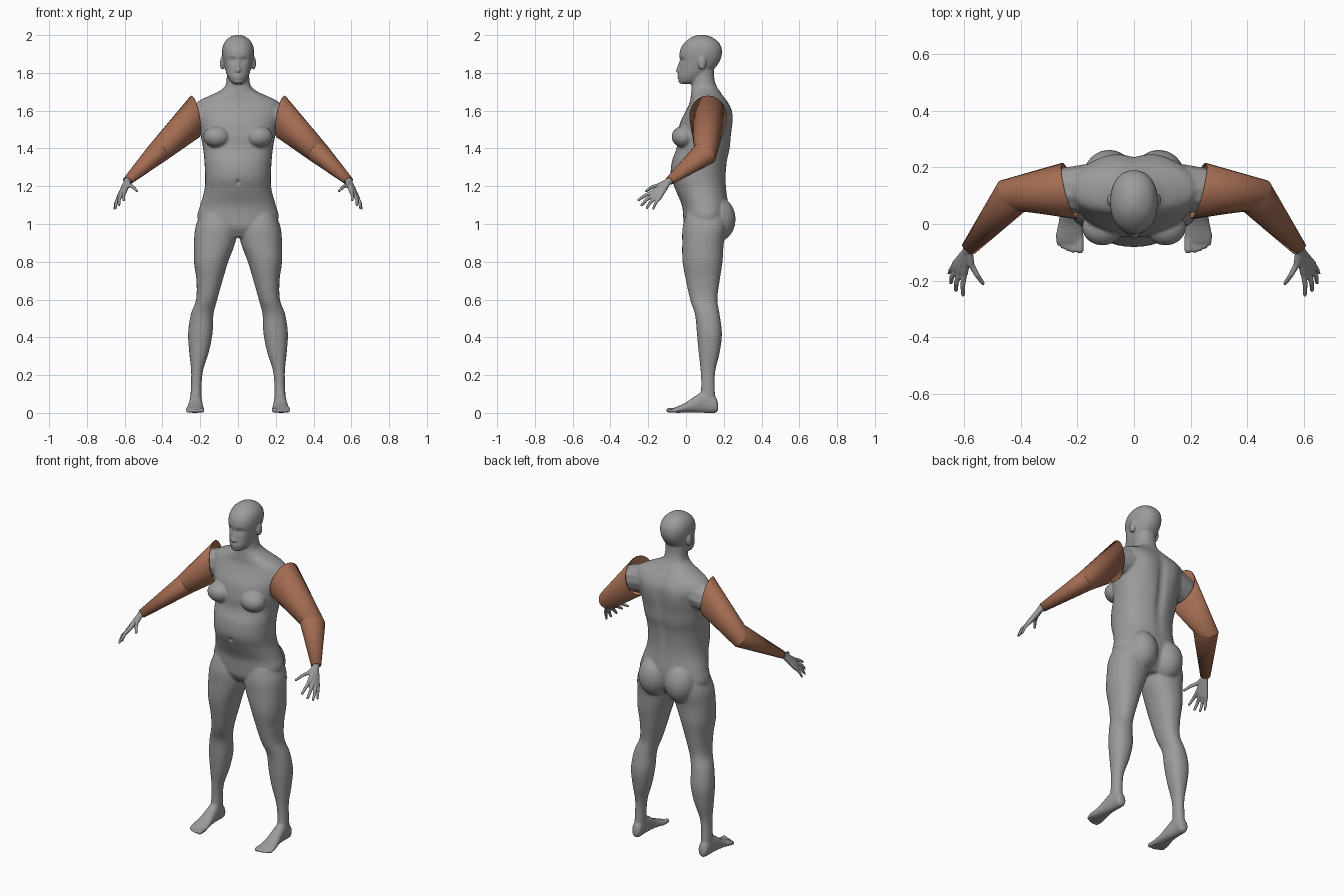
import bpy, bmesh, math
from mathutils import Vector, Matrix


def material(name, rgb):
    m = bpy.data.materials.new(name)
    m.diffuse_color = (*rgb, 1)
    return m


GREY = material("grey skin", (0.33, 0.33, 0.33))
BROWN = material("brown cloth", (0.37, 0.15, 0.085))


def resample(rings, n=6):
    """Smoothly interpolate a list of equal-length tuples."""
    out = []
    for i in range(len(rings) - 1):
        a, b, c, d = (rings[max(i - 1, 0)], rings[i], rings[i + 1],
                      rings[min(i + 2, len(rings) - 1)])
        for k in range(n):
            t = k / n
            out.append([0.5 * (2 * q + (r - p) * t + (2 * p - 5 * q + 4 * r - s) * t * t
                               + (3 * q - p - 3 * r + s) * t ** 3)
                        for p, q, r, s in zip(a, b, c, d)])
    return out + [list(rings[-1])]


def loft(bm, rings, s=1, axis='z', power=2.2, seg=40):
    """Closed skin through rings (pos, x0, x1, v0, v1) stacked along an axis."""
    loops = []
    for pos, x0, x1, v0, v1 in resample(rings):
        loop = []
        for k in range(seg):
            a = 2 * math.pi * k / seg
            c, sn = math.cos(a), math.sin(a)
            x = (x0 + x1) / 2 + (x1 - x0) / 2 * math.copysign(abs(c) ** (2 / power), c)
            v = (v0 + v1) / 2 + (v1 - v0) / 2 * math.copysign(abs(sn) ** (2 / power), sn)
            loop.append(bm.verts.new((s * x, v, pos) if axis == 'z' else (s * x, pos, v)))
        loops.append(loop)
    for a, b in zip(loops, loops[1:]):
        for k in range(seg):
            j = (k + 1) % seg
            bm.faces.new((a[k], a[j], b[j], b[k]))
    bm.faces.new(loops[0])
    bm.faces.new(loops[-1])


def ball(bm, c, r, s=1):
    m = Matrix.Translation((s * c[0], c[1], c[2])) @ Matrix.Diagonal((*r, 1))
    bmesh.ops.create_icosphere(bm, subdivisions=3, radius=1, matrix=m)


def limb(bm, p, q, r0, r1, s=1, n=12):
    """Rounded tapering limb from p to q."""
    p, q = Vector(p), Vector(q)
    for i in range(n + 1):
        t = i / n
        c = p.lerp(q, t)
        c.x *= s
        bmesh.ops.create_icosphere(bm, subdivisions=2, radius=r0 + (r1 - r0) * t,
                                   matrix=Matrix.Translation(c))


def finish(bm, name, mat, voxel=0, smooth=4):
    """Turn a bmesh into an object, fusing its parts into one skin if asked."""
    bmesh.ops.recalc_face_normals(bm, faces=bm.faces)
    me = bpy.data.meshes.new(name)
    bm.to_mesh(me)
    bm.free()
    ob = bpy.data.objects.new(name, me)
    bpy.context.collection.objects.link(ob)
    if voxel:
        rm = ob.modifiers.new("fuse", 'REMESH')
        rm.mode, rm.voxel_size = 'VOXEL', voxel
        sm = ob.modifiers.new("soften", 'SMOOTH')
        sm.factor, sm.iterations = 0.5, smooth
        dg = bpy.context.evaluated_depsgraph_get()
        fused = bpy.data.meshes.new_from_object(ob.evaluated_get(dg))
        ob.modifiers.clear()
        ob.data = fused
    ob.data.materials.clear()
    ob.data.materials.append(mat)
    for f in ob.data.polygons:
        f.use_smooth = True
    return ob


def sculpt(ob, dents):
    """Push the skin with soft brushes (centre, radii, y offset), both sides alike."""
    for v in ob.data.vertices:
        p = v.co
        dy = 0
        for c, r, off in dents:
            d = (((abs(p.x) - c[0]) / r[0]) ** 2 + ((p.y - c[1]) / r[1]) ** 2
                 + ((p.z - c[2]) / r[2]) ** 2)
            if d < 9:
                dy += off * math.exp(-d)
        p.y += dy


body = bmesh.new()

# torso and neck: height, half width, front, back
torso = [(0.93, 0.10, 0.02, 0.17), (0.98, 0.19, -0.01, 0.21), (1.04, 0.215, -0.015, 0.225),
         (1.10, 0.20, -0.022, 0.225), (1.18, 0.178, -0.055, 0.215), (1.25, 0.174, -0.08, 0.213),
         (1.33, 0.178, -0.075, 0.22), (1.40, 0.185, -0.05, 0.235), (1.47, 0.198, -0.045, 0.24),
         (1.54, 0.215, -0.03, 0.245), (1.60, 0.23, 0.0, 0.242), (1.645, 0.215, 0.02, 0.222),
         (1.675, 0.16, 0.025, 0.20), (1.70, 0.105, 0.028, 0.182), (1.73, 0.069, 0.03, 0.162),
         (1.77, 0.06, 0.032, 0.15), (1.82, 0.058, 0.03, 0.148)]
loft(body, [(z, -w, w, f, b) for z, w, f, b in torso])

# head
head = [(1.742, 0.022, -0.028, 0.03), (1.755, 0.04, -0.036, 0.06), (1.785, 0.057, -0.04, 0.10),
        (1.82, 0.068, -0.036, 0.148), (1.86, 0.077, -0.033, 0.178), (1.90, 0.084, -0.035, 0.19),
        (1.94, 0.081, -0.023, 0.186), (1.97, 0.066, 0.003, 0.165), (1.99, 0.042, 0.032, 0.135),
        (2.001, 0.014, 0.062, 0.10)]
loft(body, [(z, -w, w, f, b) for z, w, f, b in head])

# nose
limb(body, (0, -0.027, 1.865), (0, -0.042, 1.812), 0.008, 0.012)

# legs: height, inner, outer, front, back
leg = [(1.05, 0.03, 0.20, 0.0, 0.21), (0.98, 0.004, 0.226, -0.018, 0.215),
       (0.90, 0.015, 0.233, -0.02, 0.20), (0.80, 0.052, 0.233, -0.018, 0.193),
       (0.70, 0.082, 0.22, 0.0, 0.178), (0.60, 0.11, 0.222, 0.022, 0.166),
       (0.52, 0.13, 0.25, 0.048, 0.178), (0.42, 0.135, 0.264, 0.058, 0.19),
       (0.32, 0.155, 0.258, 0.067, 0.178), (0.22, 0.186, 0.248, 0.078, 0.155),
       (0.13, 0.193, 0.25, 0.08, 0.152), (0.04, 0.193, 0.252, 0.07, 0.16)]
# feet: depth, inner, outer, bottom, top
foot = [(0.170, 0.207, 0.238, 0.015, 0.05), (0.155, 0.195, 0.25, 0.0, 0.085),
        (0.10, 0.192, 0.255, 0.0, 0.115), (0.05, 0.188, 0.26, 0.002, 0.09),
        (0.0, 0.183, 0.268, 0.002, 0.055), (-0.045, 0.178, 0.278, 0.0, 0.034),
        (-0.065, 0.182, 0.272, 0.003, 0.026)]
toes = [(0.191, -0.092, 0.014), (0.214, -0.094, 0.010), (0.233, -0.089, 0.0095),
        (0.251, -0.081, 0.009), (0.267, -0.070, 0.009)]

for s in (1, -1):
    loft(body, leg, s)
    loft(body, foot, s, axis='y')
    for x, y, r in toes:
        limb(body, (x, -0.05, 0.015), (x, y, r), r, r, s)
    # breasts, buttocks, ears and shoulder caps
    ball(body, (0.112, -0.012, 1.462), (0.072, 0.064, 0.058), s)
    ball(body, (0.088, 0.165, 1.025), (0.093, 0.098, 0.12), s)
    ball(body, (0.083, 0.085, 1.852), (0.013, 0.022, 0.036), s)
    limb(body, (0.17, 0.125, 1.57), (0.25, 0.12, 1.55), 0.088, 0.08, s)

body = finish(body, "body", GREY, voxel=0.006)
sculpt(body, [((0.032, -0.03, 1.866), (0.019, 0.03, 0.013), 0.013),   # eye sockets
              ((0.032, -0.02, 1.864), (0.011, 0.03, 0.007), -0.007),  # eyeballs
              ((0.014, -0.04, 1.812), (0.010, 0.02, 0.009), -0.005),  # nostrils
              ((0.0, -0.04, 1.780), (0.024, 0.02, 0.012), -0.009),    # lips
              ((0.0, -0.045, 1.780), (0.022, 0.02, 0.0045), 0.006),   # mouth line
              ((0.0, -0.035, 1.752), (0.018, 0.02, 0.010), -0.004),   # chin
              ((0.0, -0.075, 1.222), (0.009, 0.03, 0.012), 0.012),    # navel
              ((0.0, 0.23, 1.42), (0.028, 0.06, 0.20), -0.014),       # spine
              ((0.09, 0.23, 1.55), (0.05, 0.05, 0.08), 0.008)])       # shoulder blades

# fingers: knuckle, middle joint, tip, radius
fingers = [((0.600, -0.172, 1.172), (0.606, -0.215, 1.152), (0.605, -0.250, 1.128), 0.0095),
           ((0.616, -0.168, 1.156), (0.629, -0.208, 1.130), (0.630, -0.234, 1.100), 0.0095),
           ((0.628, -0.156, 1.145), (0.645, -0.188, 1.115), (0.648, -0.208, 1.085), 0.009),
           ((0.634, -0.141, 1.138), (0.649, -0.162, 1.108), (0.654, -0.174, 1.080), 0.008),
           ((0.578, -0.140, 1.206), (0.556, -0.180, 1.196), (0.535, -0.210, 1.175), 0.0095)]
wrist = Vector((0.587, -0.092, 1.226))

# sleeve openings: centre, backward radius, upward radius
cuffs = [((0.228, 0.117, 1.568), (0.025, 0.10, 0.0), (0.019, 0.0, 0.112)),
         ((0.43, 0.10, 1.373), (0.04, 0.055, -0.025), (0.037, -0.007, 0.045)),
         ((0.585, -0.088, 1.228), (0.016, 0.019, -0.008), (0.017, 0.0, 0.017))]

for s, side in ((1, "left"), (-1, "right")):
    # hand
    hand = bmesh.new()
    limb(hand, (0.565, -0.06, 1.248), wrist, 0.02, 0.02, s)
    for a, b, c, r in fingers:
        limb(hand, wrist, a, 0.017, r + 0.004, s, 16)
        limb(hand, a, b, r + 0.002, r, s)
        limb(hand, b, c, r, r * 0.8, s)
    finish(hand, side + "_hand", GREY, voxel=0.004, smooth=3)

    # sleeve
    bm = bmesh.new()
    n = 24
    loops = []
    for c, b, u in cuffs:
        c, b, u = Vector(c), Vector(b), Vector(u)
        loop = []
        for k in range(n):
            a = 2 * math.pi * k / n
            p = c + b * math.cos(a) + u * math.sin(a)
            loop.append(bm.verts.new((s * p.x, p.y, p.z)))
        loops.append(loop)
    for a, b in zip(loops, loops[1:]):
        for k in range(n):
            j = (k + 1) % n
            bm.faces.new((a[k], a[j], b[j], b[k]))
    # keep the elbow crease and the open rims crisp
    for e in bm.edges:
        if all(v in loops[1] for v in e.verts):
            e.smooth = False
    sleeve = finish(bm, side + "_sleeve", BROWN)
    wall = sleeve.modifiers.new("cloth thickness", 'SOLIDIFY')
    wall.thickness, wall.offset = 0.004, -1
